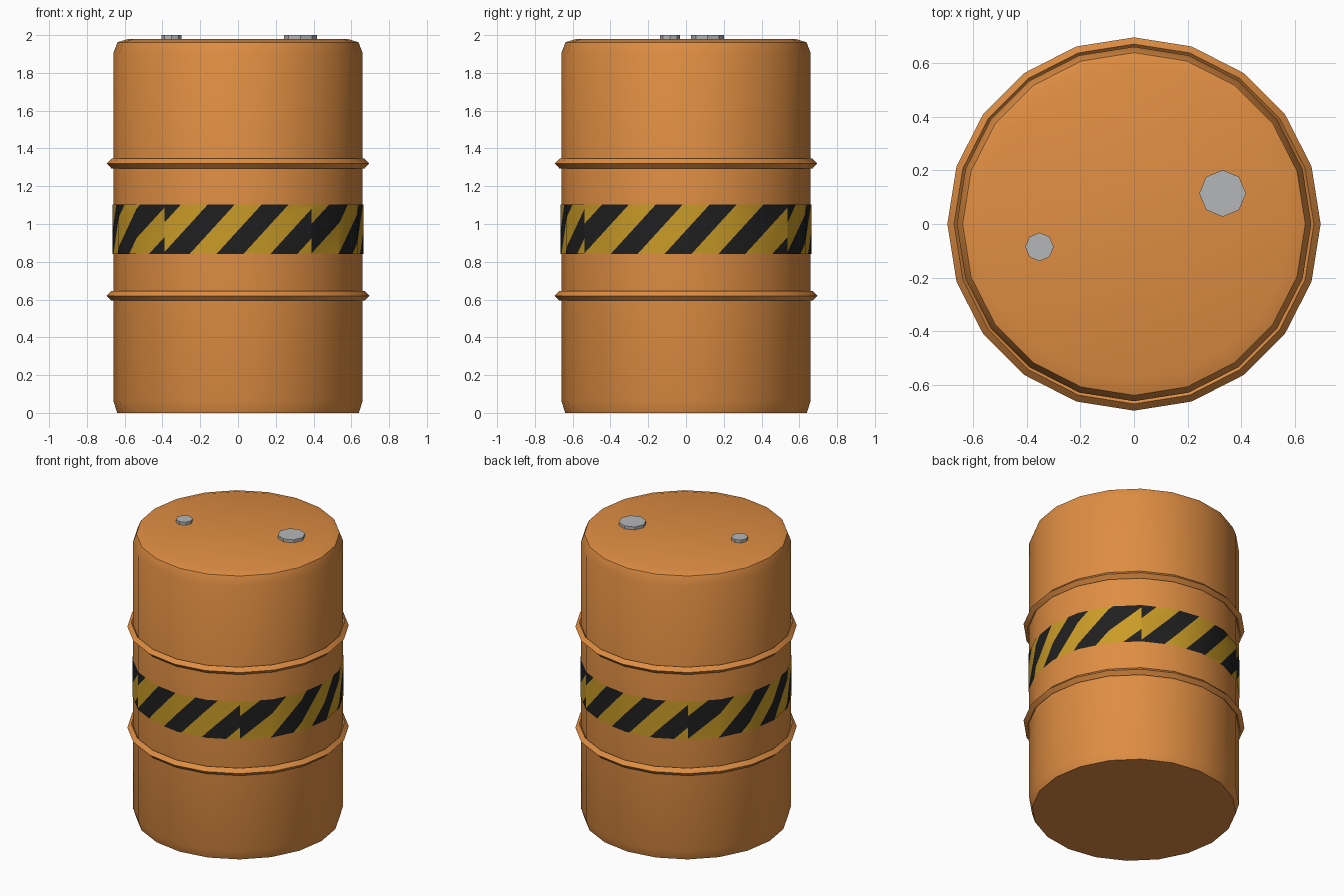
import bpy, bmesh, math
from mathutils import Vector

if "Cube" in bpy.data.objects:
    bpy.data.objects.remove(bpy.data.objects["Cube"])

SIDES = 20


def material(name, rgb):
    m = bpy.data.materials.new(name)
    m.diffuse_color = (*rgb, 1)
    m.use_nodes = True
    m.node_tree.nodes["Principled BSDF"].inputs["Base Color"].default_value = m.diffuse_color
    return m


orange = material("orange_paint", (0.74, 0.27, 0.055))
yellow = material("warning_yellow", (0.59, 0.33, 0.02))
black = material("warning_black", (0.014, 0.014, 0.014))
steel = material("grey_steel", (0.46, 0.47, 0.48))


def finish(bm, name, mats, smooth=True):
    me = bpy.data.meshes.new(name)
    bm.to_mesh(me)
    bm.free()
    ob = bpy.data.objects.new(name, me)
    bpy.context.collection.objects.link(ob)
    for m in mats:
        me.materials.append(m)
    if smooth:
        bpy.ops.object.select_all(action='DESELECT')
        ob.select_set(True)
        bpy.context.view_layer.objects.active = ob
        bpy.ops.object.shade_smooth_by_angle(angle=math.radians(25))
    return ob


def lathe(name, profile, mat, closed=False):
    """Revolve (radius, z) points; closed joins last to first, else ends get caps."""
    bm = bmesh.new()
    rings = []
    for r, z in profile:
        rings.append([bm.verts.new((r * math.cos(a), r * math.sin(a), z))
                      for a in (2 * math.pi * i / SIDES for i in range(SIDES))])
    pairs = list(zip(rings, rings[1:]))
    if closed:
        pairs.append((rings[-1], rings[0]))
    else:
        bm.faces.new(rings[0])
        bm.faces.new(rings[-1])
    for lo, hi in pairs:
        for i in range(SIDES):
            j = (i + 1) % SIDES
            bm.faces.new((lo[i], lo[j], hi[j], hi[i]))
    bmesh.ops.recalc_face_normals(bm, faces=bm.faces)
    return finish(bm, name, [mat])


# Drum body with bevelled ends
lathe("drum_body", [(0.64, 0), (0.66, 0.065), (0.66, 1.905), (0.638, 1.962), (0.58, 1.98)], orange)

# Two diamond-section hoops
for name, z in (("lower_hoop", 0.62), ("upper_hoop", 1.32)):
    lathe(name, [(0.645, z), (0.67, z - 0.026), (0.695, z), (0.67, z + 0.026)], orange, True)

# Hazard band: four flat-projected regions, each sliced along slanted stripe edges
Z0, Z1, R = 0.84, 1.103, 0.664
SLOPE = 0.24 / (Z1 - Z0)      # sideways shift of a stripe per unit height
HALF = 0.1425                 # half of the stripe period
START = -0.115                # left edge of a black stripe at the band bottom
bm = bmesh.new()
for facing, half_faces in ((-90, 2), (0, 3), (90, 2), (180, 3)):
    f = math.radians(facing)
    right = Vector((-math.sin(f), math.cos(f), 0))
    part = bmesh.new()
    cols = []
    for i in range(-half_faces, half_faces + 1):
        a = f + i * 2 * math.pi / SIDES
        cols.append([part.verts.new((R * math.cos(a), R * math.sin(a), z)) for z in (Z0, Z1)])
    for a, b in zip(cols, cols[1:]):
        part.faces.new((a[0], b[0], b[1], a[1]))
    normal = right - Vector((0, 0, SLOPE))
    for k in range(-8, 9):
        point = right * (START + k * HALF) + Vector((0, 0, Z0))
        bmesh.ops.bisect_plane(part, geom=part.verts[:] + part.edges[:] + part.faces[:],
                               plane_co=point, plane_no=normal, dist=1e-5)
    for face in part.faces:
        c = face.calc_center_median()
        s = c.dot(right) - SLOPE * (c.z - Z0) - START
        face.material_index = 1 if math.floor(s / HALF) % 2 == 0 else 0
    tmp = bpy.data.meshes.new("band_part")
    part.to_mesh(tmp)
    part.free()
    bm.from_mesh(tmp)
    bpy.data.meshes.remove(tmp)
bmesh.ops.remove_doubles(bm, verts=bm.verts, dist=1e-5)
finish(bm, "hazard_band", [yellow, black])

# Octagonal caps on the lid
for name, x, y, r in (("large_cap", 0.33, 0.114, 0.087), ("small_cap", -0.352, -0.085, 0.053)):
    bm = bmesh.new()
    bmesh.ops.create_cone(bm, cap_ends=True, segments=8, radius1=r, radius2=r, depth=0.04)
    bmesh.ops.translate(bm, verts=bm.verts, vec=(x, y, 1.98))
    finish(bm, name, [steel], smooth=False)
